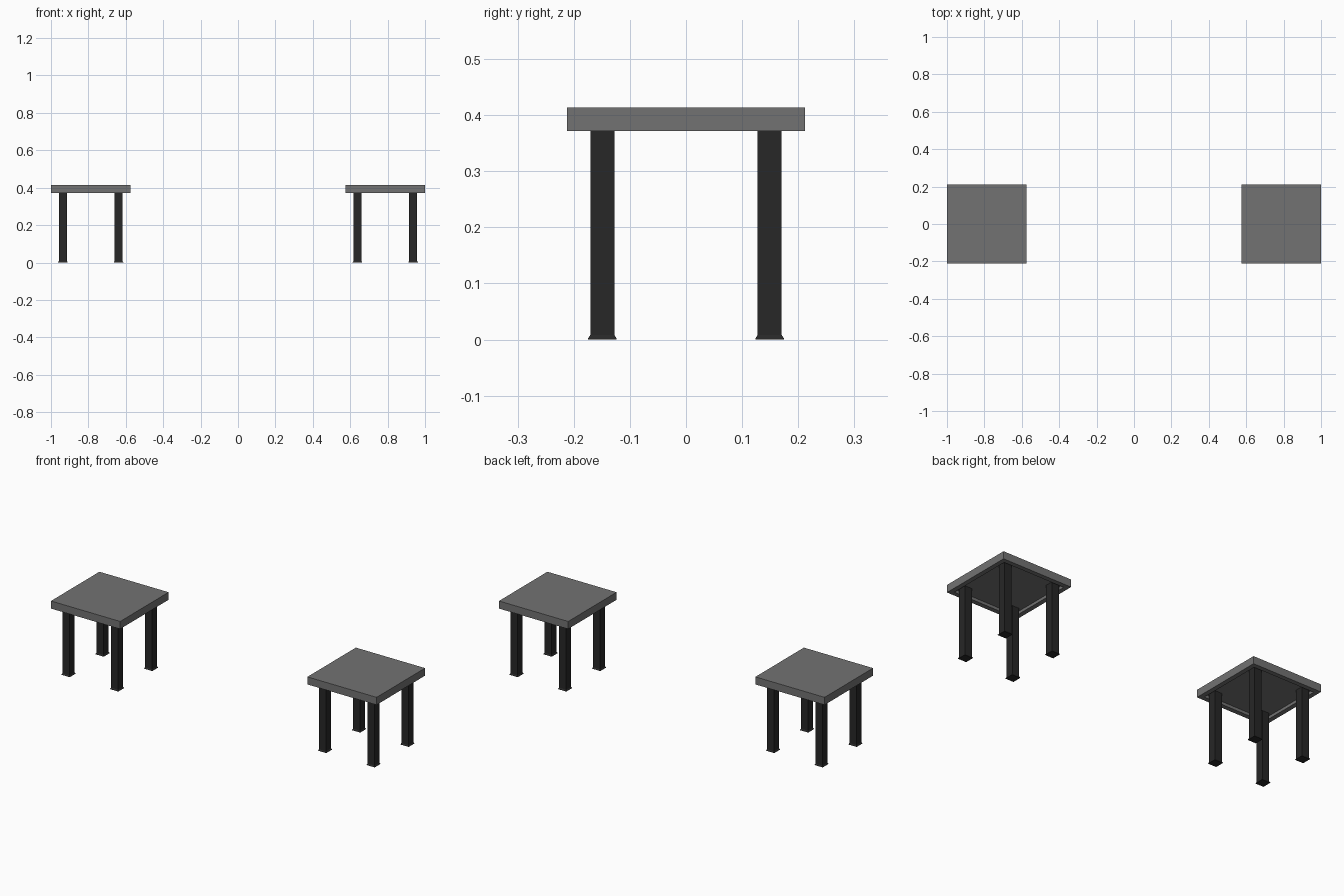
import bpy, bmesh

if "Cube" in bpy.data.objects:
    bpy.data.objects.remove(bpy.data.objects["Cube"])

def material(name, v):
    m = bpy.data.materials.new(name)
    m.diffuse_color = (v, v, v, 1)
    m.use_nodes = True
    m.node_tree.nodes["Principled BSDF"].inputs["Base Color"].default_value = m.diffuse_color
    return m

top_mat = material("grey_top", 0.17)
leg_mat = material("black_metal", 0.02)

def finish(name, bm, mat):
    bmesh.ops.recalc_face_normals(bm, faces=bm.faces)
    me = bpy.data.meshes.new(name)
    bm.to_mesh(me)
    bm.free()
    ob = bpy.data.objects.new(name, me)
    me.materials.append(mat)
    bpy.context.collection.objects.link(ob)
    return ob

def stack(name, x, y, rings, mat):
    """Square rings (half width, z) joined into a closed solid."""
    bm = bmesh.new()
    loops = [[bm.verts.new((x + sx * h, y + sy * h, z))
              for sx, sy in ((-1, -1), (1, -1), (1, 1), (-1, 1))] for h, z in rings]
    for a, b in zip(loops, loops[1:]):
        for i in range(4):
            j = (i + 1) % 4
            bm.faces.new((a[i], a[j], b[j], b[i]))
    bm.faces.new(loops[0])
    bm.faces.new(loops[-1])
    return finish(name, bm, mat)

for side, cx in (("left", -0.7875), ("right", 0.7875)):
    # slab with a shallow recess underneath
    stack(side + "_table_top", cx, 0,
          [(0.2125, 0.414), (0.2125, 0.372), (0.187, 0.372), (0.187, 0.388)], top_mat)
    for i, (sx, sy) in enumerate(((-1, -1), (1, -1), (1, 1), (-1, 1)), 1):
        x, y = cx + sx * 0.149, sy * 0.149
        # square leg
        stack(f"{side}_leg_{i}", x, y, [(0.0215, 0.006), (0.0215, 0.388)], leg_mat)
        # flared foot
        stack(f"{side}_foot_{i}", x, y,
              [(0.0255, 0), (0.0255, 0.002), (0.0215, 0.008)], leg_mat)
